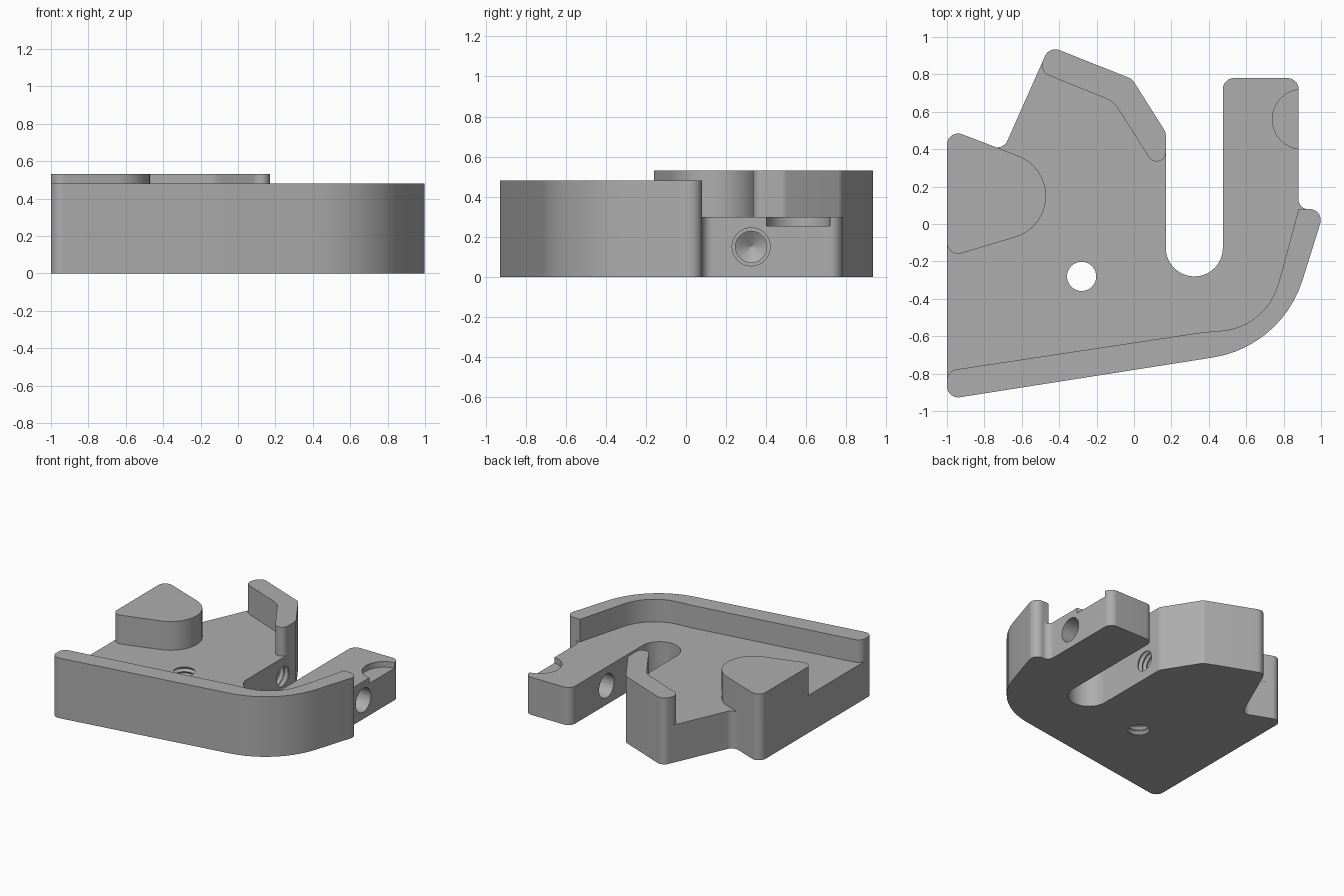
import bpy, bmesh, math
from mathutils import Vector, Matrix

cube = bpy.data.objects.get("Cube")
if cube:
    bpy.data.objects.remove(cube, do_unlink=True)

steel = bpy.data.materials.new("plain grey metal")
steel.use_nodes = True
GREY = (0.42, 0.42, 0.42, 1)
steel.diffuse_color = GREY
steel.node_tree.nodes["Principled BSDF"].inputs["Base Color"].default_value = GREY

FILLET = 0.06      # radius used on most upright corners
FLOOR = 0.30       # top of the base plate


def rounded(corners):
    """Outline from (x, y, radius) corners; a zero radius stays sharp."""
    outline = []
    count = len(corners)
    for i, (x, y, radius) in enumerate(corners):
        p = Vector((x, y))
        if radius == 0:
            outline.append(p)
            continue
        u = (Vector(corners[i - 1][:2]) - p).normalized()
        v = (Vector(corners[(i + 1) % count][:2]) - p).normalized()
        half = u.angle(v) / 2
        centre = p + (u + v).normalized() * radius / math.sin(half)
        start = p + u * radius / math.tan(half) - centre
        end = p + v * radius / math.tan(half) - centre
        turn = math.atan2(start.x * end.y - start.y * end.x, start.dot(end))
        steps = max(4, round(abs(turn) / math.radians(6)))
        for k in range(steps + 1):
            outline.append(centre + Matrix.Rotation(turn * k / steps, 2) @ start)
    return outline


def finish(name, bm):
    bmesh.ops.recalc_face_normals(bm, faces=bm.faces)
    mesh = bpy.data.meshes.new(name)
    bm.to_mesh(mesh)
    bm.free()
    mesh.materials.append(steel)
    obj = bpy.data.objects.new(name, mesh)
    bpy.context.collection.objects.link(obj)
    return obj


def prism(name, corners, bottom, top):
    bm = bmesh.new()
    face = bm.faces.new([bm.verts.new((p.x, p.y, bottom)) for p in rounded(corners)])
    grown = bmesh.ops.extrude_face_region(bm, geom=[face], use_keep_orig=True)
    moved = [g for g in grown["geom"] if isinstance(g, bmesh.types.BMVert)]
    bmesh.ops.translate(bm, verts=moved, vec=(0, 0, top - bottom))
    return finish(name, bm)


def lathe(name, profile, matrix, sides=40):
    """Solid of revolution from (radius, height) pairs."""
    bm = bmesh.new()
    rings = []
    for radius, height in profile:
        angles = [math.tau * k / sides for k in range(sides)]
        rings.append([bm.verts.new((radius * math.cos(a), radius * math.sin(a), height))
                      for a in angles])
    for low, high in zip(rings, rings[1:]):
        for k in range(sides):
            n = (k + 1) % sides
            bm.faces.new((low[k], low[n], high[n], high[k]))
    bm.faces.new(rings[0])
    bm.faces.new(rings[-1])
    bm.transform(matrix)
    return finish(name, bm)


def thread(start, end, crest=0.078, root=0.094, pitch=0.04):
    """Profile of a threaded bore between two heights."""
    turns = round((end - start) / pitch)
    step = (end - start) / turns
    profile = []
    for k in range(turns):
        profile += [(crest, start + k * step), (root, start + (k + 0.5) * step)]
    return profile + [(crest, end)]


def cut(target, cutter):
    cutter.hide_render = True
    mod = target.modifiers.new("cut", "BOOLEAN")
    mod.operation = "DIFFERENCE"
    mod.solver = "EXACT"
    mod.object = cutter
    bpy.context.view_layer.objects.active = target
    bpy.ops.object.modifier_apply(modifier=mod.name)
    bpy.data.objects.remove(cutter, do_unlink=True)


# Corners shared by the base plate and the walls standing on it
front_left = (-1, -0.937, FILLET)
front_bend = (0.79, -0.656, 0.6)
right_tip = (1.02, 0.08, FILLET)
back_bend = (-0.01, 0.775, FILLET)
back_peak = (-0.452, 0.951, FILLET)
left_peak = (-1, 0.511, FILLET)

# Base plate with its open slot and right arm
base = prism("base_plate", [
    front_left, front_bend, right_tip,
    (0.88, 0.08, 0.05), (0.88, 0.78, FILLET), (0.475, 0.78, FILLET),
    (0.475, -0.28, 0.152), (0.17, -0.28, 0.152), (0.17, 0.49, FILLET),
    back_bend, back_peak, (-0.70, 0.393, FILLET), left_peak], 0, FLOOR)

# Raised parts
boss = prism("left_boss", [(-1, -0.18, FILLET), (0.01, 0.123, 0.23), left_peak],
             FLOOR, 0.53)
back_wall = prism("back_wall", [
    (0.17, 0.335, 0.046), (0.17, 0.49, FILLET), back_bend, back_peak,
    (-0.512, 0.817, FILLET), (-0.11, 0.655, 0.12), (0.094, 0.335, 0.046)],
    FLOOR, 0.53)
front_wall = prism("front_wall", [
    front_left, front_bend, right_tip, (0.88, 0.08, 0),
    (0.805, -0.2, 0.4), (0.705, -0.55, 0.34), (0.36, -0.58, 0.3),
    (-1, -0.785, FILLET)], FLOOR, 0.48)

# Shallow round recess on the arm
cut(base, lathe("recess_cutter", [(0.16, 0.255), (0.16, 0.4)],
                Matrix.Translation((0.9, 0.56, 0))))

# Upright threaded hole
cut(base, lathe("upright_hole_cutter",
                [(0.078, -0.1)] + thread(0, FLOOR) + [(0.078, 0.4)],
                Matrix.Translation((-0.28, -0.28, 0))))

# Cross hole: clear through the arm, threaded with a drill point in the body
along_x = Matrix.Translation((0, 0.325, 0.15)) @ Matrix.Rotation(math.pi / 2, 4, "Y")
cut(base, lathe("cross_hole_cutter",
                [(0.002, -0.28), (0.078, -0.23)] + thread(-0.19, 0.17)
                + [(0.078, 0.3), (0.095, 0.35), (0.095, 1.1)], along_x))

# Smooth the curved sides, keeping the edges crisp
bpy.ops.object.select_all(action="DESELECT")
for part in (base, boss, back_wall, front_wall):
    part.select_set(True)
bpy.context.view_layer.objects.active = base
bpy.ops.object.shade_smooth_by_angle(angle=math.radians(25))
